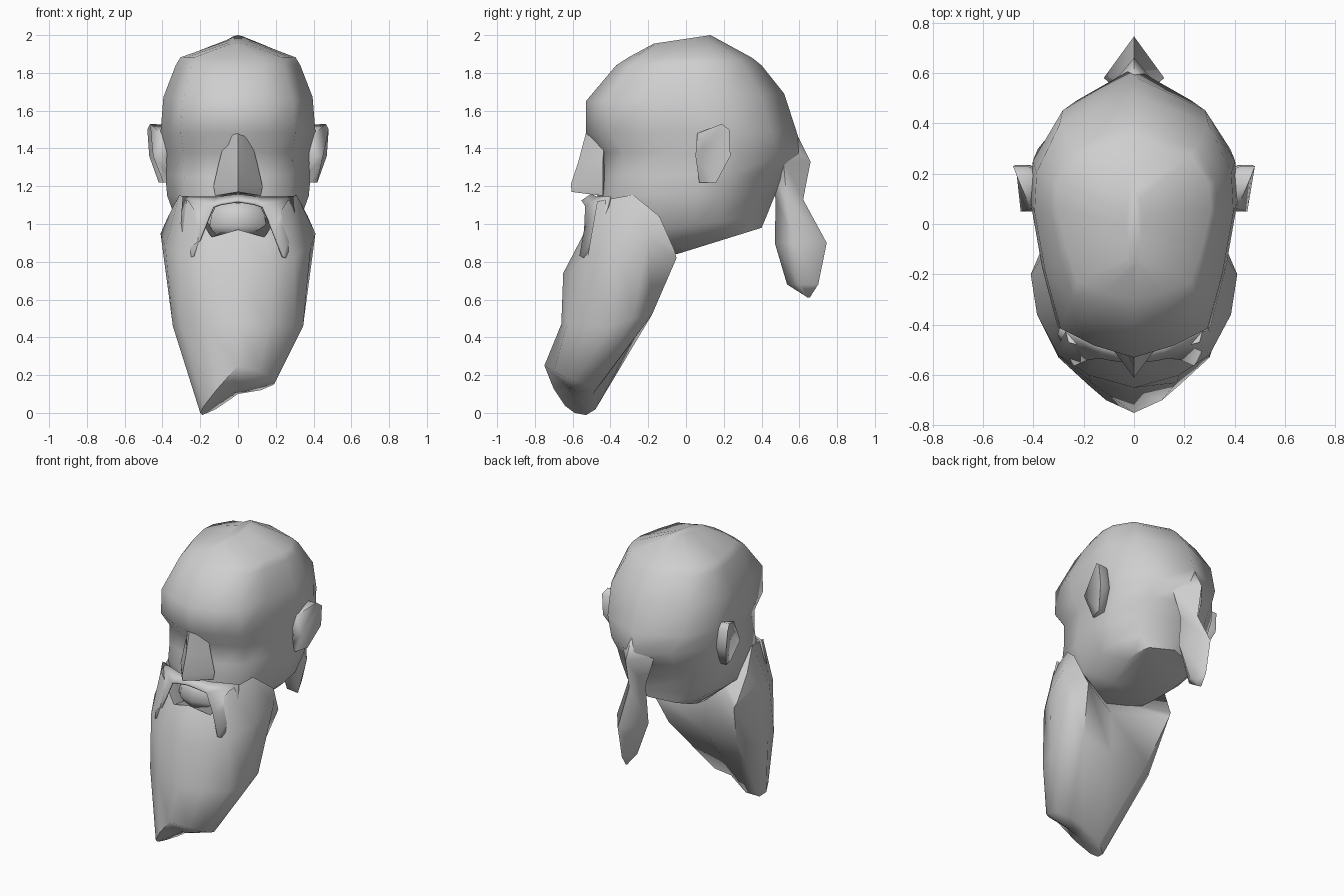
import bpy, bmesh, math

clay = bpy.data.materials.new("clay_grey")
clay.diffuse_color = (0.62, 0.62, 0.62, 1)


def finish(name, bm, angle=50):
    """Turn a bmesh into a smooth shaded object with sharp edges kept."""
    bmesh.ops.remove_doubles(bm, verts=bm.verts, dist=0.0005)
    bmesh.ops.recalc_face_normals(bm, faces=bm.faces)
    me = bpy.data.meshes.new(name)
    bm.to_mesh(me)
    bm.free()
    me.materials.append(clay)
    me.shade_smooth()
    me.set_sharp_from_angle(angle=math.radians(angle))
    ob = bpy.data.objects.new(name, me)
    bpy.context.collection.objects.link(ob)
    return ob


def loft(name, rings, angle=50):
    """Skin closed rings of equal length and cap both ends."""
    bm = bmesh.new()
    rows = [[bm.verts.new(p) for p in r] for r in rings]
    n = len(rows[0])
    for a, b in zip(rows, rows[1:]):
        for i in range(n):
            j = (i + 1) % n
            bm.faces.new((a[i], a[j], b[j], b[i]))
    bm.faces.new(rows[0][::-1])
    bm.faces.new(rows[-1])
    return finish(name, bm, angle)


def full(half):
    """Complete a half ring whose first and last points lie on x = 0."""
    return half + [(-x, y, z) for x, y, z in half[-2:0:-1]]


def mirror_x(ob):
    ob.modifiers.new("mirror", 'MIRROR').use_axis[0] = True


# Head: tilted rings given as front y, front z, back y, back z, half width,
# and the relative width of the back corner, which narrows towards the nape
TEMPLATE = [(0, -1), (.40, -.91), (.74, -.78), (.89, -.36), (1, .1),
            (.98, .4), (None, .76), (0, 1)]


def head_ring(yf, zf, yb, zb, w, corner=.75):
    c, h = (yf + yb) / 2, (yb - yf) / 2
    return full([(w * (corner if x is None else x), c + h * t, zf + (zb - zf) * (t + 1) / 2)
                 for x, t in TEMPLATE])


head = [(-.05, .84, .40, .98, .22), (-.42, .93, .43, 1.05, .32, .7),
        (-.47, 1.15, .47, 1.15, .375, .66), (-.45, 1.25, .55, 1.27, .385, .58),
        (-.455, 1.38, .62, 1.37, .39, .58), (-.53, 1.48, .585, 1.49, .41, .69),
        (-.53, 1.65, .52, 1.69, .395), (-.37, 1.84, .40, 1.84, .33),
        (-.30, 1.885, .35, 1.88, .305), (-.17, 1.955, .13, 2.0, .03)]
loft("head", [head_ring(*r) for r in head], 48)

# Nose: wedge widening towards the nostrils
loft("nose", [full([(0, -.525, 1.50), (.03, -.51, 1.49), (.06, -.43, 1.48), (0, -.42, 1.48)]),
              full([(0, -.57, 1.33), (.045, -.51, 1.33), (.10, -.44, 1.33), (0, -.42, 1.33)]),
              full([(0, -.61, 1.21), (.06, -.53, 1.20), (.13, -.44, 1.20), (0, -.42, 1.20)]),
              full([(0, -.605, 1.17), (.06, -.53, 1.16), (.12, -.44, 1.15), (0, -.42, 1.15)])], 80)

# Ears: tilted outline on a slightly narrower root
outline = [(.41, .06, 1.48), (.465, .19, 1.53), (.48, .23, 1.50),
           (.47, .235, 1.36), (.42, .16, 1.22), (.395, .07, 1.22), (.45, .05, 1.36)]
rim = [(x - .055, y, 1.37 + (z - 1.37) * .98) for x, y, z in outline]
root = [(.35, .13 + (y - .13) * .7, 1.37 + (z - 1.37) * .85) for x, y, z in outline]
mirror_x(loft("ears", [root, rim, outline], 80))

# Tied hair tail: diamond sections as height, front y, back y, half width
tail = [(1.46, .42, .595, .10), (1.33, .42, .66, .12), (1.13, .475, .62, .065),
        (.90, .47, .745, .12), (.68, .535, .70, .05), (.61, .645, .655, .004)]
loft("hair_tail", [full([(0, f, z), (w, f * .6 + b * .4, z), (0, b, z)])
                   for z, f, b, w in tail], 85)

# Beard: rows from the lip down to the tip, slanted to one side at the bottom
beard = [
    [(0, -.53, .97), (.14, -.50, .93), (.26, -.47, 1.12), (.31, -.28, 1.155),
     (.37, -.14, 1.04), (.35, -.06, .86), (0, -.30, .95)],
    [(0, -.65, .74), (.18, -.60, .77), (.30, -.52, .83), (.385, -.36, .88),
     (.41, -.20, .95), (.33, -.05, .82), (0, -.22, .80)],
    [(0, -.66, .47), (.17, -.63, .47), (.30, -.53, .46), (.345, -.40, .46),
     (.35, -.28, .50), (.26, -.18, .52), (0, -.22, .50)],
    [(0, -.75, .25), (.11, -.70, .22), (.18, -.64, .19), (.20, -.59, .17),
     (.19, -.53, .15), (.12, -.48, .12), (0, -.49, .10)]]
rings = [full(r) for r in beard]
rings[-1] = [(x, y, z + .85 * min(x, 0)) for x, y, z in rings[-1]]
rings.append([(x * .25 - .02, -.60 + (y + .60) * .25, .11 + (z - .11) * .25)
              for x, y, z in rings[-1]])
loft("beard", rings, 75)

# Lips: rounded bump inside the mouth opening
loft("lips", [full([(0, -.44, z), (.5 * w, -.44, z), (w, -.43, z), (.7 * w, y + .03, z), (0, y, z)])
              for z, y, w in [(.94, -.49, .12), (.99, -.51, .15), (1.05, -.51, .14), (1.11, -.49, .11)]], 70)

# Moustache: folded strip whose outer edge sinks into the beard, mirrored
upper = [(0, -.50, 1.155), (.11, -.47, 1.14), (.29, -.40, 1.145), (.30, -.435, 1.0), (.26, -.52, .81)]
lower = [(0, -.55, 1.12), (.09, -.54, 1.105), (.13, -.53, 1.09), (.18, -.535, .97), (.235, -.56, .83)]
bm = bmesh.new()
u, l = ([bm.verts.new(p) for p in row] for row in (upper, lower))
for i in range(4):
    bm.faces.new((u[i], l[i], l[i + 1], u[i + 1]))
moustache = finish("moustache", bm, 70)
mirror_x(moustache)
solid = moustache.modifiers.new("thickness", 'SOLIDIFY')
solid.thickness = .012
solid.offset = 0
